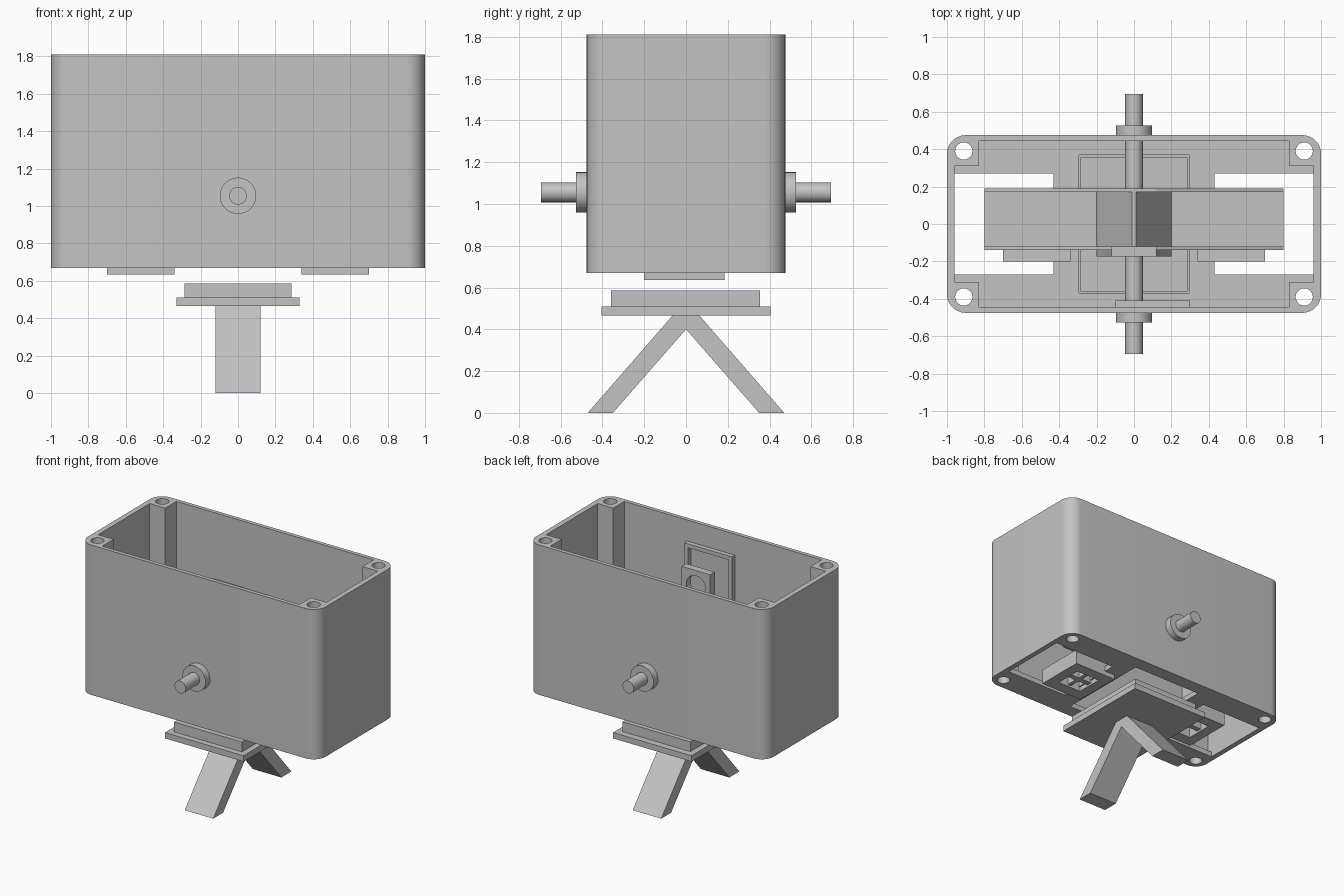
import bpy, bmesh, math
from mathutils import Matrix

old = bpy.data.objects.get("Cube")
if old:
    bpy.data.objects.remove(old, do_unlink=True)

GREY = (0.55, 0.55, 0.55, 1)
mat = bpy.data.materials.new("matte grey")
mat.use_nodes = True
mat.diffuse_color = GREY
mat.node_tree.nodes["Principled BSDF"].inputs["Base Color"].default_value = GREY


def finish(name, bm):
    bmesh.ops.recalc_face_normals(bm, faces=bm.faces)
    me = bpy.data.meshes.new(name)
    bm.to_mesh(me)
    bm.free()
    me.materials.append(mat)
    ob = bpy.data.objects.new(name, me)
    bpy.context.collection.objects.link(ob)
    return ob


def box(name, x, y, z, round_corners=0):
    bm = bmesh.new()
    bmesh.ops.create_cube(bm, size=1)
    for v in bm.verts:
        for i, (a, b) in enumerate((x, y, z)):
            v.co[i] = a if v.co[i] < 0 else b
    if round_corners:
        upright = [e for e in bm.edges if abs(e.verts[0].co.z - e.verts[1].co.z) > 0.1]
        bmesh.ops.bevel(bm, geom=upright, offset=round_corners, segments=10,
                        profile=0.5, affect='EDGES')
    return finish(name, bm)


def cylinder(name, x, y, z, radius, length, axis='Z'):
    bm = bmesh.new()
    turn = Matrix.Rotation(math.pi / 2, 4, 'X') if axis == 'Y' else Matrix()
    bmesh.ops.create_cone(bm, cap_ends=True, segments=40, radius1=radius, radius2=radius,
                          depth=length, matrix=Matrix.Translation((x, y, z)) @ turn)
    return finish(name, bm)


def prism(name, outline, axis, start, end):
    """Extrude a 2D outline (horizontal, z) along x or y."""
    bm = bmesh.new()
    place = (lambda h, z: (start, h, z)) if axis == 'X' else (lambda h, z: (h, start, z))
    face = bm.faces.new([bm.verts.new(place(h, z)) for h, z in outline])
    out = bmesh.ops.extrude_face_region(bm, geom=[face])
    step = (end - start, 0, 0) if axis == 'X' else (0, end - start, 0)
    bmesh.ops.translate(bm, vec=step, verts=[g for g in out["geom"]
                                             if isinstance(g, bmesh.types.BMVert)])
    return finish(name, bm)


def cut(target, *cutters):
    bpy.context.view_layer.objects.active = target
    for c in cutters:
        mod = target.modifiers.new("cut", 'BOOLEAN')
        mod.operation, mod.solver, mod.object = 'DIFFERENCE', 'EXACT', c
        bpy.ops.object.modifier_apply(modifier=mod.name)
        bpy.data.objects.remove(c, do_unlink=True)


def smooth(ob):
    bpy.ops.object.select_all(action='DESELECT')
    ob.select_set(True)
    bpy.context.view_layer.objects.active = ob
    bpy.ops.object.shade_smooth_by_angle(angle=math.radians(30))


def mirrored(a, b, s):
    return (a, b) if s > 0 else (-b, -a)


# Housing: rounded shell, cavity that leaves four screw posts, open floor
FLOOR, TOP = 0.67, 1.81
housing = box("housing", (-1, 1), (-0.475, 0.475), (FLOOR, TOP), 0.1)
cut(housing,
    box("cavity_long", (-0.96, 0.96), (-0.31, 0.31), (FLOOR + 0.04, 2)),
    box("cavity_wide", (-0.83, 0.83), (-0.445, 0.445), (FLOOR + 0.04, 2)),
    box("plug_opening", (-0.295, 0.295), (-0.37, 0.37), (0.5, 0.8)))
for s in (-1, 1):
    cut(housing, box("drain_opening", mirrored(0.43, 0.96, s), (-0.27, 0.27), (0.5, 0.8)))
    for t in (-1, 1):
        cut(housing, cylinder("screw_hole", s * 0.91, t * 0.39, 1.2, 0.046, 2))
smooth(housing)

# Axle with a collar outside each wall
smooth(cylinder("axle", 0, 0, 1.055, 0.047, 1.39, 'Y'))
for s, name in ((-1, "front_collar"), (1, "back_collar")):
    smooth(cylinder(name, 0, s * 0.5, 1.055, 0.097, 0.055, 'Y'))

# Tipping bucket: floor, peaked side walls and wedge divider
box("bucket_floor", (-0.8, 0.8), (-0.14, 0.19), (1.09, 1.12))
wall = [(-0.8, 1.09), (0.8, 1.09), (0.8, 1.13), (0.12, 1.45), (-0.12, 1.45), (-0.8, 1.13)]
prism("bucket_front_wall", wall, 'Y', -0.14, -0.12)
prism("bucket_back_wall", wall, 'Y', 0.17, 0.19)
prism("bucket_divider", [(-0.2, 1.12), (0.2, 1.12), (0.012, 1.45), (-0.012, 1.45)],
      'Y', -0.12, 0.17)

# Magnet holder on the bucket's front wall
holder = prism("magnet_holder", [(-0.2, 1.15), (0.2, 1.15), (0.12, 1.38), (0.12, 1.63),
                                 (-0.12, 1.63), (-0.12, 1.38)], 'Y', -0.175, -0.12)
cut(holder, cylinder("magnet_hole", 0, -0.13, 1.51, 0.08, 0.07, 'Y'))
smooth(holder)

# Sensor frame inside the front wall
frame = box("sensor_frame", (-0.1, 0.3), (-0.445, -0.41), (1.2, 1.65))
cut(frame, box("frame_gap", (-0.07, 0.27), (-0.5, -0.3), (1.23, 1.62)))

# Drain grilles under the side openings, each with a crossbar
for s, name in ((-1, "right_grille"), (1, "left_grille")):
    grille = box(name, mirrored(0.34, 0.7, s), (-0.2, 0.185), (0.635, 0.75))
    cut(grille, box("grille_gap", mirrored(0.42, 0.62, s), (-0.11, 0.1), (0.5, 0.9)))
    box(name + "_crossbar", mirrored(0.42, 0.62, s), (-0.025, 0.015), (0.65, 0.72))
    box(name + "_rib", mirrored(0.505, 0.535, s), (-0.11, 0.1), (0.65, 0.72))

# Base plug with flange, and the forked foot below it
box("plug", (-0.285, 0.285), (-0.36, 0.355), (0.51, 0.585))
box("plug_flange", (-0.33, 0.33), (-0.405, 0.405), (0.465, 0.51))
prism("forked_foot", [(-0.47, 0), (-0.35, 0), (0, 0.4), (0.35, 0), (0.47, 0),
                      (0.065, 0.465), (-0.065, 0.465)], 'X', -0.12, 0.12)
